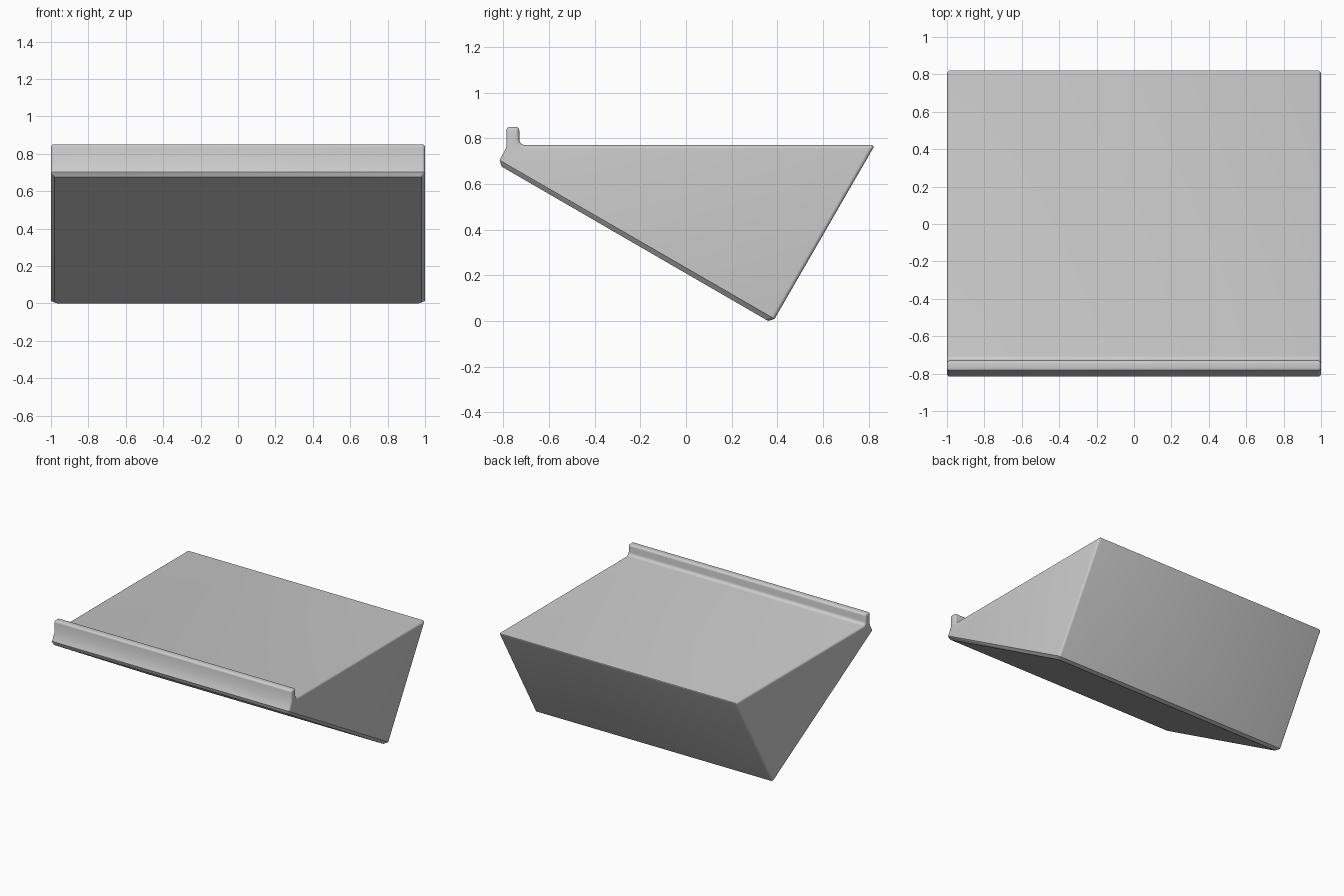
import bpy, bmesh, math
from mathutils import Vector

if "Cube" in bpy.data.objects:
    bpy.data.objects.remove(bpy.data.objects["Cube"])

HALF = 1.0

grey = bpy.data.materials.new("light grey")
grey.diffuse_color = (0.6, 0.6, 0.6, 1)
grey.use_nodes = True
grey.node_tree.nodes["Principled BSDF"].inputs["Base Color"].default_value = grey.diffuse_color

# Side profile (y, z): right-angled wedge with a raised lip at the front
profile = [(0.377, -0.01), (0.827, 0.77)]
# concave fillet where the top meets the lip
R, cy, cz = 0.025, -0.705, 0.795
for i in range(5):
    a = math.radians(270 - 22.5 * i)
    profile.append((cy + R * math.cos(a), cz + R * math.sin(a)))
profile += [(-0.73, 0.85), (-0.787, 0.85), (-0.787, 0.76), (-0.825, 0.686)]

# Extrude the profile across the full width
bm = bmesh.new()
cap = bm.faces.new([bm.verts.new((-HALF, y, z)) for y, z in profile])
ext = bmesh.ops.extrude_face_region(bm, geom=[cap])
bmesh.ops.translate(bm, vec=Vector((2 * HALF, 0, 0)),
                    verts=[g for g in ext["geom"] if isinstance(g, bmesh.types.BMVert)])
bmesh.ops.recalc_face_normals(bm, faces=bm.faces)

# Flat chamfer around the sloping underside
under = min(bm.faces, key=lambda f: f.normal.z)
bmesh.ops.bevel(bm, geom=list(under.edges), offset=0.02, offset_type='OFFSET',
                segments=1, profile=0.5, affect='EDGES', clamp_overlap=True)

# Rounded edges everywhere else that is sharp and convex
bm.normal_update()
sharp = [e for e in bm.edges
         if e.is_convex and e.calc_face_angle(0) > math.radians(60)]
bmesh.ops.bevel(bm, geom=sharp, offset=0.016, offset_type='OFFSET',
                segments=4, profile=0.5, affect='EDGES', clamp_overlap=True)
bmesh.ops.recalc_face_normals(bm, faces=bm.faces)

mesh = bpy.data.meshes.new("wedge_stand")
bm.to_mesh(mesh)
bm.free()
mesh.materials.append(grey)
stand = bpy.data.objects.new("wedge_stand", mesh)
bpy.context.collection.objects.link(stand)

# Smooth the roundings, keep the chamfers crisp
bpy.context.view_layer.objects.active = stand
stand.select_set(True)
bpy.ops.object.shade_smooth_by_angle(angle=math.radians(28))
